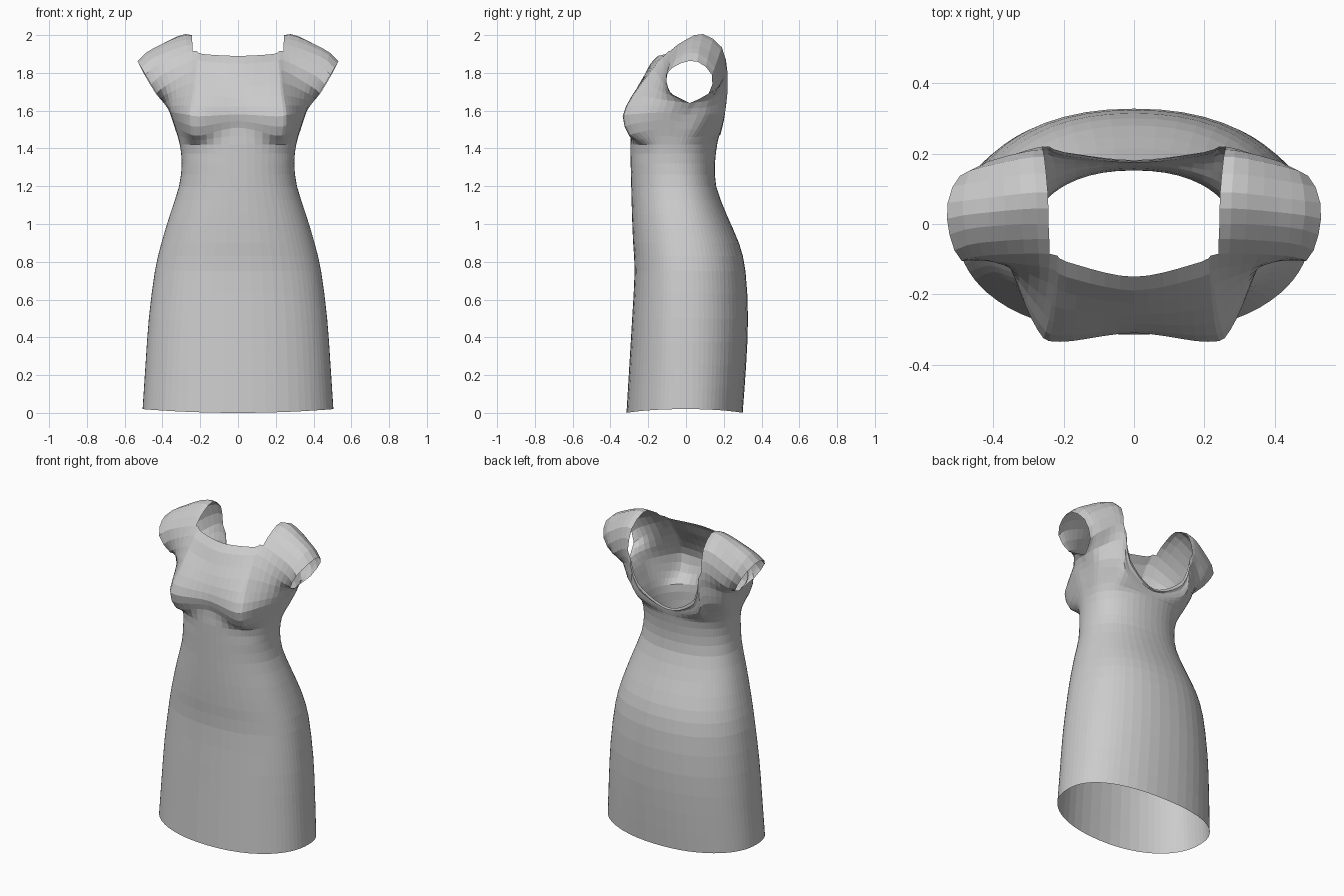
import bpy, bmesh
from math import sin, cos, radians
from mathutils import Vector as V

if "Cube" in bpy.data.objects:
    bpy.data.objects.remove(bpy.data.objects["Cube"])

# Skirt and waist rings: z, half width, front y, back y, side-seam y
RINGS = [(0, .505, -.315, .30, 0), (.25, .49, -.30, .318, 0), (.5, .472, -.285, .328, 0),
         (.75, .44, -.272, .315, 0), (.9, .405, -.28, .28, -.01), (1.05, .36, -.286, .215, -.03),
         (1.2, .312, -.29, .16, -.05), (1.32, .298, -.293, .153, -.06), (1.42, .308, -.295, .165, -.05)]
THETAS = [0, 38, 54, 76, 90]      # angle of each guide column, front centre to side
SPLITS = [5, 3, 5, 3]             # columns between guides
SUB = 2                           # rows between guide rows
STRAP = SPLITS[0] + SPLITS[1]     # column that carries the strap edge

# Guide columns run up the front, over the shoulder and down the back
centre_front = [(0, -.292, 1.51), (0, -.31, 1.58), (0, -.285, 1.67), (0, -.225, 1.78), (0, -.15, 1.89)]
centre_back = [(0, .178, 1.485), (0, .175, 1.47), (0, .172, 1.455)]
bust_front = [(.2, -.302, 1.468), (.21, -.335, 1.57), (.2, -.285, 1.68), (.195, -.195, 1.8), (.19, -.108, 1.9)]
bust_back = [(.2, .203, 1.6), (.2, .195, 1.55), (.2, .185, 1.5)]
strap = [(.265, -.272, 1.48), (.275, -.3, 1.58), (.26, -.25, 1.68), (.245, -.165, 1.81),
         (.24, -.085, 1.915), (.243, 0, 1.975), (.245, .09, 2.0), (.255, .19, 1.93),
         (.262, .22, 1.8), (.26, .212, 1.7), (.26, .195, 1.58)]
sleeve_mid = [(.325, -.12, 1.51), (.35, -.12, 1.59), (.365, -.1, 1.655), (.385, -.11, 1.73),
              (.43, -.09, 1.84), (.445, -.01, 1.915), (.45, .07, 1.925), (.44, .16, 1.85),
              (.395, .175, 1.73), (.37, .12, 1.655), (.35, .1, 1.58)]
sleeve_hem = [(.33, -.04, 1.5), (.355, -.02, 1.58), (.392, .02, 1.64), (.43, -.08, 1.69),
              (.49, -.105, 1.79), (.525, -.03, 1.85), (.53, .06, 1.86), (.495, .137, 1.79), (.435, .12, 1.69)]
sleeve_hem += [sleeve_hem[2], sleeve_hem[1]]


def across_neck(front, back):
    a, b = V(front[-1]), V(back[0])
    return front + [a.lerp(b, k / 4) for k in (1, 2, 3)] + back


def spline(pts, splits, first=None):
    """Catmull-Rom points through pts, splits[i] steps in span i."""
    p = [first or 2 * pts[0] - pts[1]] + pts + [2 * pts[-1] - pts[-2]]
    out = []
    for i, n in enumerate(splits):
        a, b, c, d = p[i:i + 4]
        for k in range(n):
            t = k / n
            out.append(.5 * (2 * b + (c - a) * t + (2 * a - 5 * b + 4 * c - d) * t * t
                             + (3 * b - a - 3 * c + d) * t ** 3))
    return out + [pts[-1].copy()]


def ring_point(ring, th, back):
    z, w, yf, yb, yc = ring
    s, c = max(sin(th), 0) ** .92, max(cos(th), 0) ** .88
    if z == 0:
        z = .02 * s * s
    return V((w * s, yc + ((yb if back else yf) - yc) * c, z))


guides = [[V(p) for p in col] for col in
          (across_neck(centre_front, centre_back), across_neck(bust_front, bust_back),
           strap, sleeve_mid, sleeve_hem)]
thetas = [radians(THETAS[i] + (THETAS[i + 1] - THETAS[i]) * k / n)
          for i, n in enumerate(SPLITS) for k in range(n)] + [radians(90)]

# Spread the bodice guides sideways, mirrored about the centre line
rows = []
for r in range(11):
    pts = [g[r] for g in guides]
    rows.append(spline(pts, SPLITS, V((-pts[1].x, pts[1].y, pts[1].z))))

# Full columns: front hem, bodice, shoulder, back hem
grid = []
for j, th in enumerate(thetas):
    front = [ring_point(r, th, False) for r in RINGS]
    back = [ring_point(r, th, True) for r in reversed(RINGS)]
    upper = [row[j] for row in rows]
    path = front + upper + [upper[-1].lerp(back[0], .5)] + back
    grid.append(spline(path, [SUB] * (len(path) - 1)))
total = len(grid[0])
for r in range((len(RINGS) + 2) * SUB + 1):      # close the side seam up to the armpit
    grid[-1][total - 1 - r] = grid[-1][r].copy()
for p in grid[0]:
    p.x = 0

# Half dress with the neckline left open
neck_a, neck_b = (len(RINGS) + 4) * SUB, (len(RINGS) + 8) * SUB
bm = bmesh.new()
vs = [[bm.verts.new(p) for p in col] for col in grid]
for j in range(len(grid) - 1):
    for r in range(total - 1):
        if not (j < STRAP and neck_a <= r < neck_b):
            bm.faces.new((vs[j][r], vs[j + 1][r], vs[j + 1][r + 1], vs[j][r + 1]))
bmesh.ops.delete(bm, geom=[v for v in bm.verts if not v.link_faces], context='VERTS')
bmesh.ops.remove_doubles(bm, verts=bm.verts, dist=.0005)
bmesh.ops.recalc_face_normals(bm, faces=bm.faces)
# Make the cloth face outwards
bm.faces.ensure_lookup_table()
if bm.faces[0].normal.y > 0:
    bmesh.ops.reverse_faces(bm, faces=bm.faces)
mesh = bpy.data.meshes.new("dress")
bm.to_mesh(mesh)
bm.free()
dress = bpy.data.objects.new("dress", mesh)
bpy.context.collection.objects.link(dress)
mirror = dress.modifiers.new("mirror", 'MIRROR')
mirror.use_clip = True
mirror.merge_threshold = .0005
